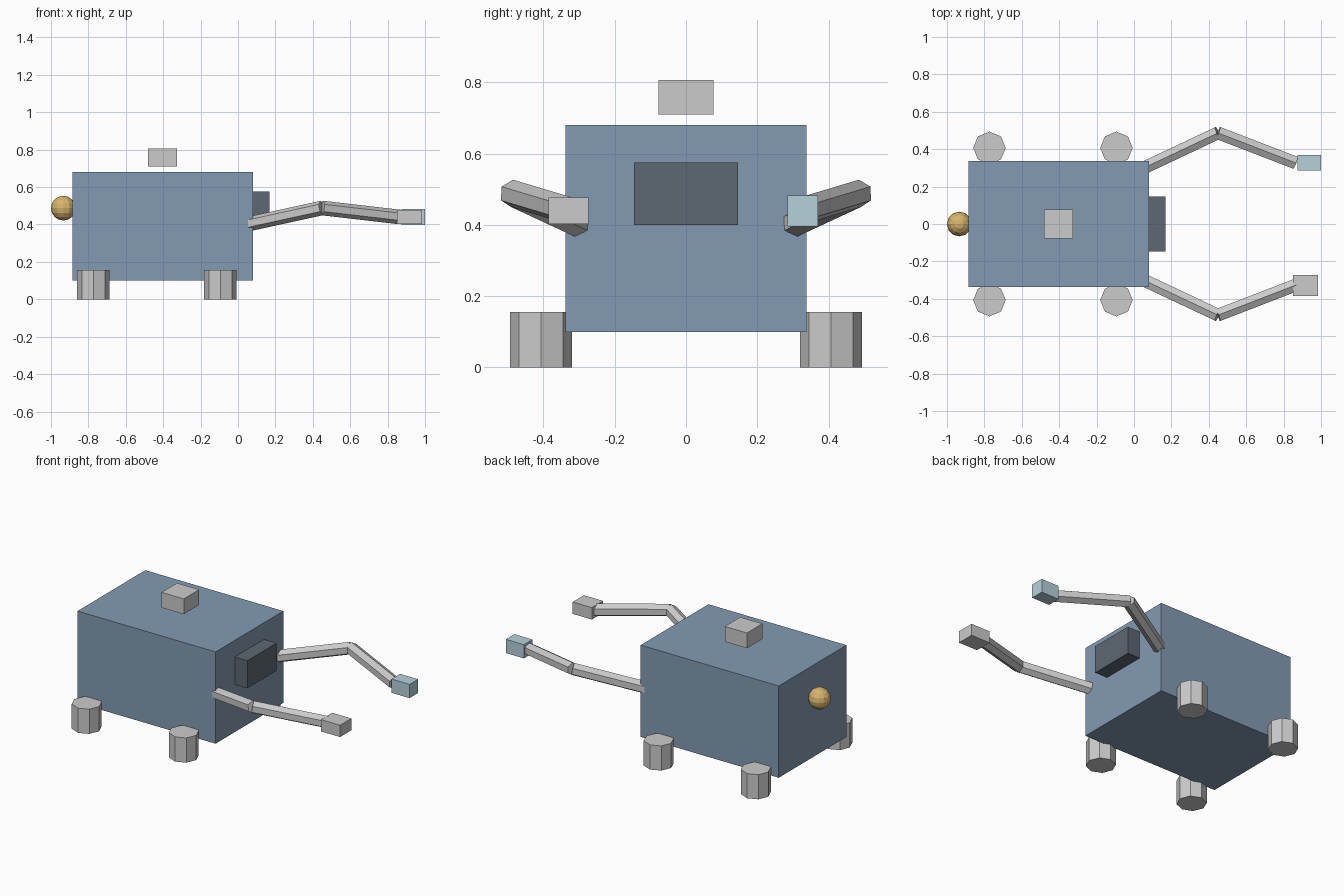
import bpy
from mathutils import Vector

if "Cube" in bpy.data.objects:
    bpy.data.objects.remove(bpy.data.objects["Cube"])


def material(name, rgb):
    m = bpy.data.materials.new(name)
    m.diffuse_color = (*rgb, 1)
    m.use_nodes = True
    m.node_tree.nodes["Principled BSDF"].inputs["Base Color"].default_value = m.diffuse_color
    return m


def finish(name, mat=None):
    ob = bpy.context.object
    ob.name = name
    if mat:
        ob.data.materials.append(mat)
    return ob


def box(name, lo, hi, mat=None):
    lo, hi = Vector(lo), Vector(hi)
    bpy.ops.mesh.primitive_cube_add(size=1, location=(lo + hi) / 2)
    ob = finish(name, mat)
    ob.scale = hi - lo
    return ob


def rod(name, a, b, radius):
    # six-sided bar with one edge facing up
    a, b = Vector(a), Vector(b)
    bpy.ops.mesh.primitive_cylinder_add(vertices=6, radius=radius,
                                        depth=(b - a).length, location=(a + b) / 2)
    ob = finish(name)
    ob.rotation_euler = (b - a).to_track_quat('Z', 'Y').to_euler()
    return ob


blue = material("body_blue", (0.23, 0.33, 0.45))
dark = material("dark_slate", (0.11, 0.14, 0.17))
gold = material("gold", (0.68, 0.46, 0.15))
pale = material("pale_blue", (0.47, 0.64, 0.71))

# Body, face panel and floating top block
box("body", (-0.885, -0.338, 0.10), (0.08, 0.338, 0.68), blue)
box("face_panel", (0.04, -0.146, 0.40), (0.168, 0.146, 0.575), dark)
box("top_block", (-0.48, -0.077, 0.71), (-0.325, 0.077, 0.807))

# Round tail
bpy.ops.mesh.primitive_uv_sphere_add(segments=12, ring_count=8, radius=0.066,
                                     location=(-0.934, 0, 0.487))
finish("tail_ball", gold)

# Feet and jointed arms on both sides
for side, s in (("right", -1), ("left", 1)):
    for end, x in (("rear", -0.773), ("front", -0.094)):
        bpy.ops.mesh.primitive_cylinder_add(vertices=8, radius=0.087, depth=0.156,
                                            location=(x, s * 0.407, 0.078))
        finish(f"{end}_{side}_foot")
    shoulder = (0.065, s * 0.306, 0.404)
    elbow = (0.449, s * 0.487, 0.488)
    wrist = (0.864, s * 0.327, 0.44)
    rod(f"{side}_upper_arm", shoulder, elbow, 0.039)
    rod(f"{side}_forearm", elbow, wrist, 0.039)

# Hands differ in size and colour
box("right_hand", (0.85, -0.386, 0.402), (0.984, -0.274, 0.477))
box("left_hand", (0.874, 0.285, 0.396), (1.0, 0.37, 0.483), pale)
